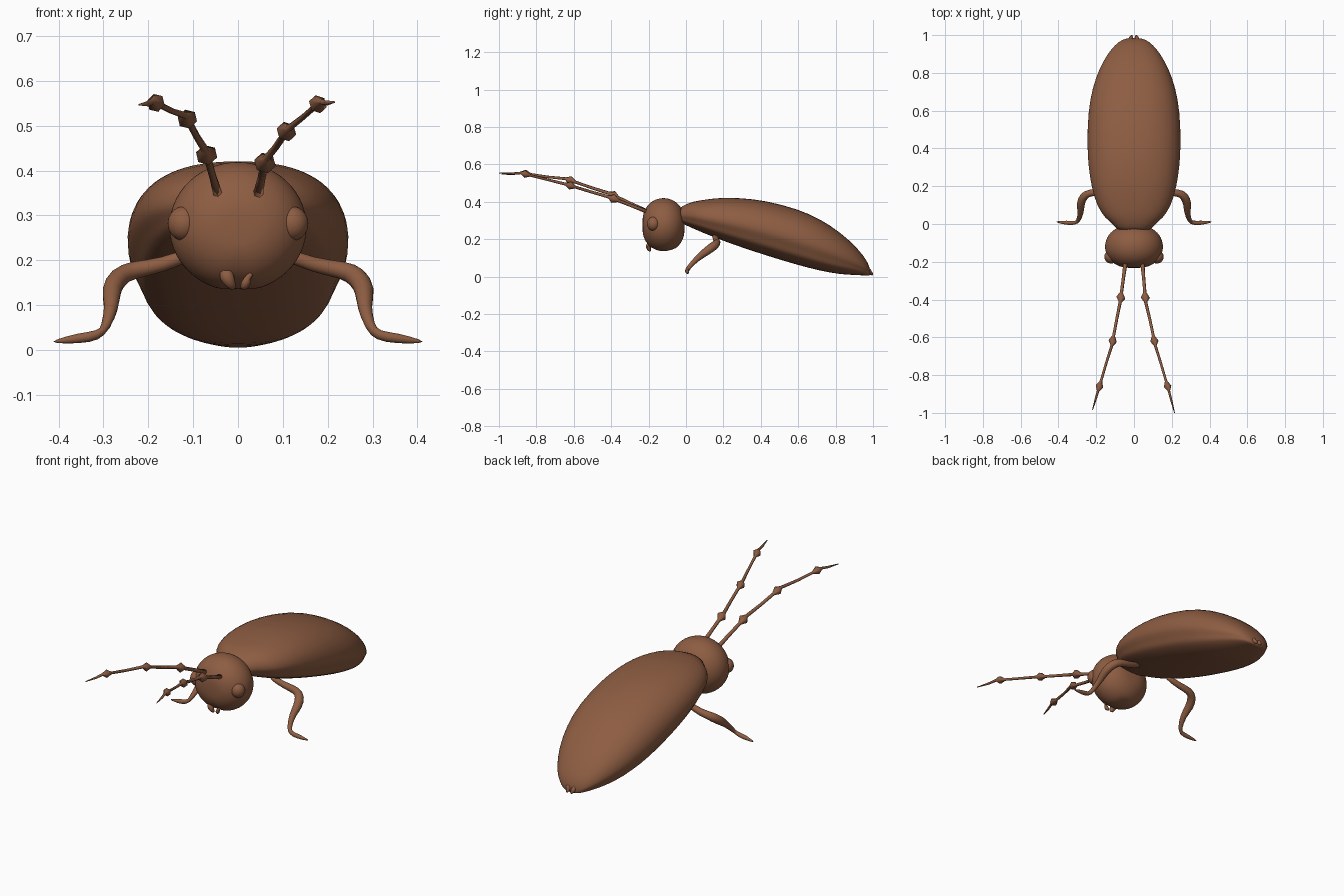
import bpy, bmesh, math
from mathutils import Vector

cube = bpy.data.objects.get("Cube")
if cube:
    bpy.data.objects.remove(cube)

brown = bpy.data.materials.new("chestnut_brown")
brown.use_nodes = True
COLOUR = (0.27, 0.11, 0.055, 1)
brown.diffuse_color = COLOUR
brown.node_tree.nodes["Principled BSDF"].inputs["Base Color"].default_value = COLOUR


def loft(name, rings, subdivide=0):
    """Skin a list of equal-length rings of points and close both ends."""
    bm = bmesh.new()
    loops = [[bm.verts.new(p) for p in ring] for ring in rings]
    n = len(loops[0])
    for a, b in zip(loops, loops[1:]):
        for i in range(n):
            j = (i + 1) % n
            bm.faces.new((a[i], a[j], b[j], b[i]))
    bm.faces.new(loops[0])
    bm.faces.new(loops[-1])
    bmesh.ops.recalc_face_normals(bm, faces=bm.faces)
    mesh = bpy.data.meshes.new(name)
    bm.to_mesh(mesh)
    bm.free()
    mesh.materials.append(brown)
    mesh.shade_smooth()
    obj = bpy.data.objects.new(name, mesh)
    bpy.context.collection.objects.link(obj)
    if subdivide:
        obj.modifiers.new("smooth", "SUBSURF").levels = subdivide
    return obj


def tube(name, path, sides=8, subdivide=0):
    """Tapered limb through (x, y, z, radius) points."""
    pts = [Vector(p[:3]) for p in path]
    rings = []
    for i, p in enumerate(pts):
        d = (pts[min(i + 1, len(pts) - 1)] - pts[max(i - 1, 0)]).normalized()
        u = d.cross(Vector((0.3, 0.2, 1))).normalized()
        v = d.cross(u)
        angles = [math.tau * k / sides for k in range(sides)]
        rings.append([p + path[i][3] * (u * math.cos(t) + v * math.sin(t)) for t in angles])
    return loft(name, rings, subdivide)


def power(c, e):
    return math.copysign(abs(c) ** e, c)


# Wing-covered body: y, half width, underside z, top z
SECTIONS = [
    (-0.04, 0.09, 0.29, 0.37), (0.0, 0.11, 0.275, 0.385), (0.03, 0.155, 0.26, 0.4),
    (0.1, 0.2, 0.23, 0.412), (0.2, 0.228, 0.19, 0.424), (0.3, 0.243, 0.155, 0.42),
    (0.42, 0.251, 0.115, 0.408), (0.6, 0.245, 0.06, 0.362), (0.72, 0.222, 0.03, 0.307),
    (0.82, 0.187, 0.012, 0.24), (0.9, 0.142, 0.008, 0.17), (0.95, 0.1, 0.006, 0.11),
    (0.975, 0.065, 0.005, 0.07), (0.985, 0.03, 0.005, 0.035)]
SIDES = 32
rings = []
for y, w, low, high in SECTIONS:
    edge = low + 0.42 * (high - low)
    ring = []
    for k in range(SIDES):
        t = math.tau * k / SIDES
        c, s = math.cos(t), math.sin(t)
        # the belly tucks in just under the wing edge
        tuck = 0.95 if -0.5 < s < -0.15 else 1.0
        z = edge + power(s, 0.9) * ((high - edge) if s > 0 else (edge - low))
        ring.append((w * power(c, 0.85) * tuck, y, z))
    rings.append(ring)
loft("wing_covers", rings, 1)

# Head: ellipsoid rings along y, narrower towards the face
rings = []
for i in range(1, 16):
    a = math.pi * i / 16
    y = -0.12 - 0.115 * math.cos(a)
    r = math.sin(a) ** 0.8
    ring = []
    for k in range(28):
        t = math.tau * k / 28
        groove = 0.94 if k == 21 and i < 11 else 1.0
        ring.append((0.155 * r * math.cos(t), y, 0.275 + 0.146 * r * groove * math.sin(t)))
    rings.append(ring)
loft("head", rings, 1)


def ball(name, loc, scale, turn=0):
    bpy.ops.mesh.primitive_uv_sphere_add(segments=16, ring_count=10, radius=1,
                                         location=loc, rotation=(0, 0, turn))
    obj = bpy.context.object
    obj.name = name
    obj.scale = scale
    obj.data.materials.append(brown)
    obj.data.shade_smooth()


# Antenna joints: x, y, z; the two sides droop a little differently
ANTENNAE = {
    "left": [(0.043, -0.19, 0.34), (0.06, -0.39, 0.417), (0.108, -0.62, 0.487),
             (0.178, -0.86, 0.548), (0.215, -1.0, 0.553)],
    "right": [(-0.043, -0.19, 0.34), (-0.07, -0.39, 0.435), (-0.113, -0.62, 0.515),
              (-0.183, -0.86, 0.551), (-0.22, -0.985, 0.547)]}

for side, sx in (("left", 1), ("right", -1)):
    ball(side + "_eye", (sx * 0.122, -0.175, 0.282), (0.036, 0.034, 0.038), sx * 0.6)
    # Mandible under the face
    tube(side + "_mandible", [(sx * 0.03, -0.19, 0.18, 0.022), (sx * 0.022, -0.205, 0.155, 0.018),
                              (sx * 0.008, -0.19, 0.133, 0.006)], 8, 1)
    # Leg: thigh, shin and outward foot
    leg = [(0.08, 0.15, 0.225, 0.016), (0.17, 0.165, 0.187, 0.018), (0.235, 0.168, 0.18, 0.022),
           (0.268, 0.148, 0.163, 0.027), (0.285, 0.105, 0.132, 0.025), (0.28, 0.06, 0.098, 0.017),
           (0.295, 0.015, 0.05, 0.013), (0.31, 0.005, 0.032, 0.012), (0.355, 0.006, 0.026, 0.014),
           (0.415, 0.012, 0.018, 0.003)]
    tube(side + "_leg", [(sx * x, y, z, r) for x, y, z, r in leg], 8, 1)
    # Small point at the tail
    tube(side + "_tail_tip", [(sx * 0.018, 0.95, 0.05, 0.02), (sx * 0.016, 0.98, 0.025, 0.014),
                              (sx * 0.012, 0.998, 0.01, 0.005)], 6)
    # Antenna: thin segments, each ending in a flared joint
    joints = [Vector(p) for p in ANTENNAE[side]]
    path = [(*joints[0], 0.012)]
    for i, (a, b) in enumerate(zip(joints, joints[1:])):
        step = (b - a).normalized()
        thin = 0.009 - 0.001 * i
        path.append((*a.lerp(b, 0.5), thin))
        if i < 3:
            flare = 0.025 - 0.002 * i
            path += [(*(b - step * 0.03), thin), (*b, flare), (*(b + step * 0.025), thin)]
        else:
            path.append((*b, 0.002))
    tube(side + "_antenna", path, 6)
